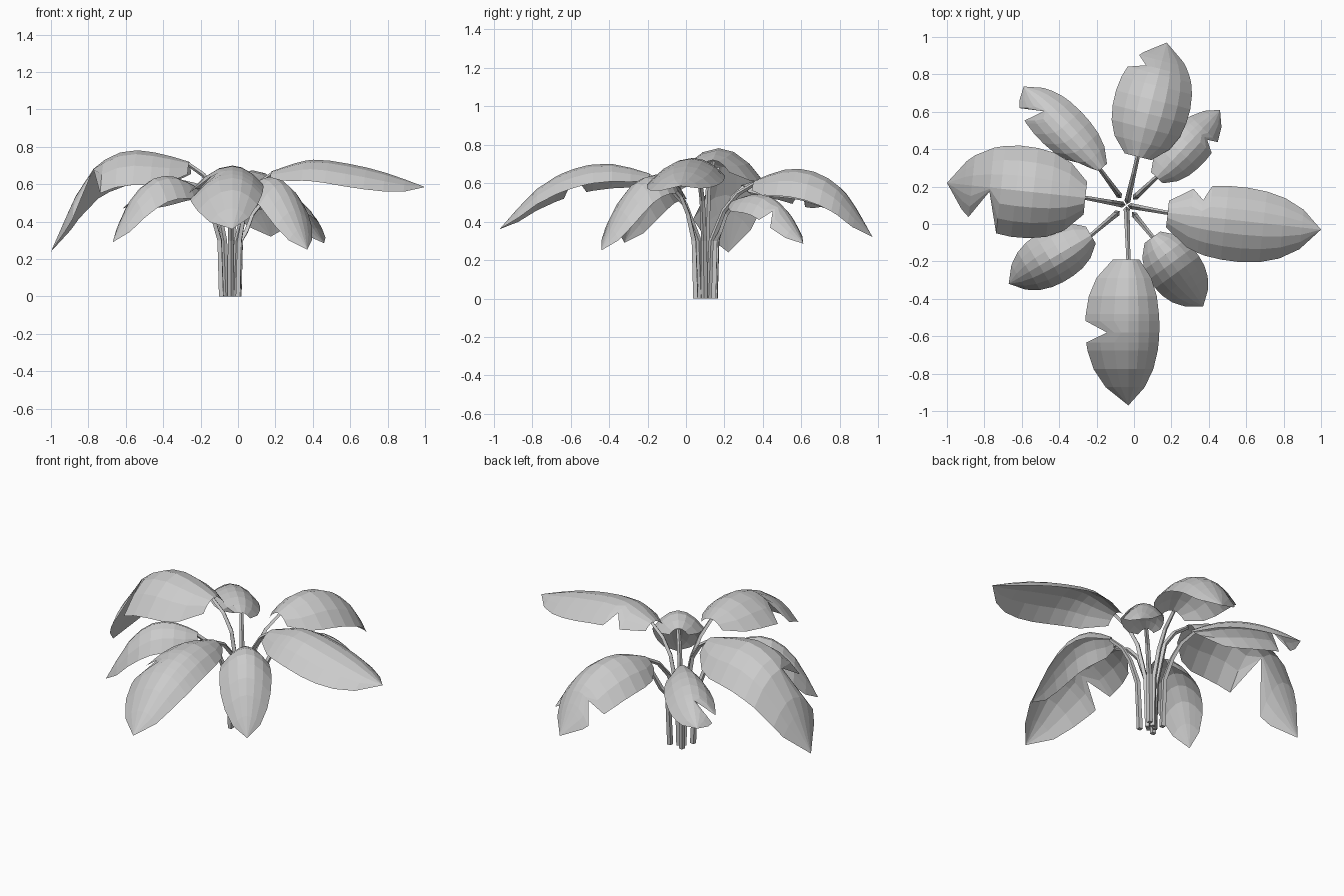
import bpy, bmesh, math
from mathutils import Vector

cube = bpy.data.objects.get("Cube")
if cube:
    bpy.data.objects.remove(cube, do_unlink=True)

CENTRE = Vector((-0.04, 0.10, 0))
UP = Vector((0, 0, 1))
WIDTH_PROFILE = [0.36, 0.74, 0.92, 0.99, 1, 0.95, 0.81, 0.53, 0]
ROWS, HALF_COLUMNS = 8, 3

grey = bpy.data.materials.new("plant_grey")
grey.use_nodes = True
grey.diffuse_color = (0.6, 0.6, 0.6, 1)
grey.node_tree.nodes["Principled BSDF"].inputs["Base Color"].default_value = grey.diffuse_color


def smooth(values, t):
    """Smooth curve through evenly spaced values, t from 0 to 1."""
    v = [2 * values[0] - values[1], *values, 2 * values[-1] - values[-2]]
    s = t * (len(values) - 1)
    i = min(int(s), len(values) - 2)
    f = s - i
    a, b, c, d = v[i:i + 4]
    return b + f / 2 * (c - a + f * (2 * a - 5 * b + 4 * c - d + f * (3 * (b - c) + d - a)))


def make_object(name, bm):
    mesh = bpy.data.meshes.new(name)
    bm.to_mesh(mesh)
    bm.free()
    mesh.materials.append(grey)
    obj = bpy.data.objects.new(name, mesh)
    bpy.context.collection.objects.link(obj)


def add_leaf(name, base, tip, heights, widths, drop, notch=None, sweep=0):
    """Arched blade; notch = (side, start, apex, end, share of width kept)."""
    base, tip = Vector((*base, 0)), Vector((*tip, 0))
    along = tip - base
    left = UP.cross(along.normalized())
    rows = [i / ROWS for i in range(ROWS + 1)]
    if notch:
        start, apex, end = notch[1:4]
        rows = [t for t in rows if t < start - 0.03 or t > end + 0.03]
        rows = sorted(rows + [start, apex, end])
    bm = bmesh.new()
    grid = []
    for t in rows:
        line = []
        for c in range(-HALF_COLUMNS, HALF_COLUMNS + 1):
            side = 1 if c > 0 else -1
            u = abs(c) / HALF_COLUMNS
            shift = 0
            if notch and side == notch[0]:
                shift = sweep * u * u * (1 - t ** 4)
                if t == notch[2]:
                    u *= notch[4]
                    shift *= notch[4]
            w = widths[0 if side > 0 else 1] * smooth(WIDTH_PROFILE, t)
            p = base + along * (t + shift) + left * side * u * w
            p.z = smooth(heights, t) - drop * w * u * u
            line.append(bm.verts.new(p))
        grid.append(line)
    for low, high in zip(grid, grid[1:]):
        for k in range(len(low) - 1):
            bm.faces.new((low[k + 1], low[k], high[k], high[k + 1]))
    bmesh.ops.remove_doubles(bm, verts=bm.verts, dist=0.0005)
    make_object(name + "_leaf", bm)


def add_stem(name, base, height, foot):
    """Four-sided tapered stalk rising from the clump and bending out."""
    end = Vector((*base, 0)) - CENTRE
    reach = end.length
    out = end.normalized()
    across = UP.cross(out)
    knee = foot + 0.012
    path = [(foot, 0), (knee, 0.3), (knee + 0.28 * (reach - knee), height - 0.16),
            (knee + 0.6 * (reach - knee), height - 0.07), (reach + 0.01, height - 0.01)]
    bm = bmesh.new()
    rings = []
    for i, (r, z) in enumerate(path):
        before, after = path[max(i - 1, 0)], path[min(i + 1, len(path) - 1)]
        direction = (out * (after[0] - before[0]) + UP * (after[1] - before[1])).normalized()
        normal = across.cross(direction)
        size = 0.017 - 0.0015 * i
        middle = CENTRE + out * r + UP * z
        rings.append([bm.verts.new(middle + size * (across * math.cos(a) + normal * math.sin(a)))
                      for a in (k * math.pi / 2 for k in range(4))])
    for low, high in zip(rings, rings[1:]):
        for k in range(4):
            bm.faces.new((low[k], low[k - 1], high[k - 1], high[k]))
    bm.faces.new(rings[0])
    bm.faces.new(rings[-1])
    bmesh.ops.recalc_face_normals(bm, faces=bm.faces)
    make_object(name + "_stem", bm)


LEFT, RIGHT = 1, -1
# name, base, tip, ridge heights, half widths, edge drop, notch, sweep
large_leaves = [
    ("front", (-.03, -.19), (-.03, -.97), (.65, .7, .675, .57, .36), (.165, .23), .6,
     (RIGHT, .42, .5, .57, .5)),
    ("left", (.18, .06), (1, -.03), (.67, .73, .71, .66, .585), (.18, .22), .55,
     (LEFT, .15, .22, .27, .55)),
    ("back", (.02, .36), (.175, .97), (.615, .67, .66, .56, .32), (.2, .21), .7,
     (LEFT, .72, .77, .84, .5)),
    ("right", (-.26, .14), (-1, .22), (.72, .77, .77, .63, .24), (.25, .24), .75,
     (LEFT, .61, .69, .82, .1)),
]
small_leaves = [
    ("front_right", (-.23, -.06), (-.67, -.32), (.59, .64, .63, .52, .29), (.14, .15), .9),
    ("front_left", (.1, -.07), (.37, -.44), (.6, .64, .6, .46, .25), (.14, .15), .75),
    ("back_left", (.12, .25), (.46, .61), (.51, .54, .53, .44, .285), (.11, .13), .75,
     (RIGHT, .6, .67, .73, .5)),
    ("back_right", (-.18, .29), (-.59, .735), (.59, .62, .61, .56, .48), (.13, .135), .75,
     (LEFT, .66, .71, .8, .1), .14),
]
for group, foot in ((large_leaves, 0.022), (small_leaves, 0.064)):
    for leaf in group:
        add_leaf(*leaf)
        add_stem(leaf[0], leaf[1], leaf[3][0], foot)
